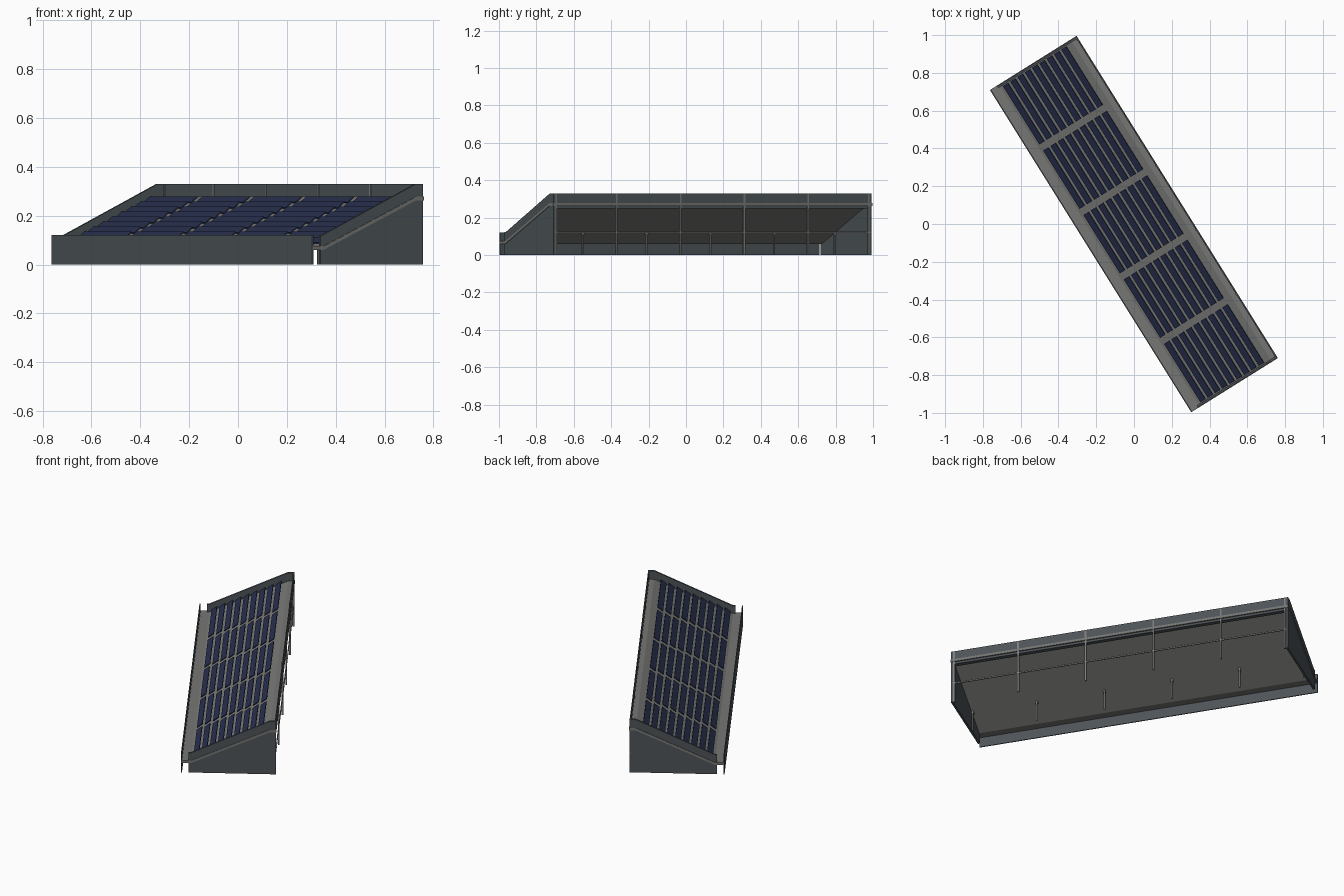
import bpy, bmesh, math
from mathutils import Vector

if "Cube" in bpy.data.objects:
    bpy.data.objects.remove(bpy.data.objects["Cube"])

TURN = math.radians(32)          # the canopy stands diagonally
HALF_W, HALF_L = 0.27, 1.006     # half width (slope direction), half length
BAYS, ROWS = 5, 9
BAY = 2 * HALF_L / BAYS


def material(name, rgb):
    m = bpy.data.materials.new(name)
    m.use_nodes = True
    m.diffuse_color = (*rgb, 1)
    m.node_tree.nodes["Principled BSDF"].inputs["Base Color"].default_value = (*rgb, 1)
    return m


WALL = material("slate cladding", (0.075, 0.088, 0.098))
ROOF = material("roof grey", (0.18, 0.18, 0.175))
NAVY = material("panel navy", (0.02, 0.028, 0.075))
STEEL = material("post steel", (0.2, 0.2, 0.2))


def prism(bm, profile, v0, v1):
    """Extrude a (u, z) outline along the length from v0 to v1."""
    face = bm.faces.new([bm.verts.new((u, v0, z)) for u, z in profile])
    out = bmesh.ops.extrude_face_region(bm, geom=[face])
    verts = [g for g in out["geom"] if isinstance(g, bmesh.types.BMVert)]
    bmesh.ops.translate(bm, verts=verts, vec=Vector((0, v1 - v0, 0)))


def rect(u0, u1, z0, z1):
    return [(u0, z0), (u1, z0), (u1, z1), (u0, z1)]


def build(name, mat, pieces):
    """One object from a list of (profile, v0, v1) prisms."""
    bm = bmesh.new()
    for piece in pieces:
        prism(bm, *piece)
    bmesh.ops.recalc_face_normals(bm, faces=bm.faces)
    mesh = bpy.data.meshes.new(name)
    bm.to_mesh(mesh)
    bm.free()
    mesh.materials.append(mat)
    obj = bpy.data.objects.new(name, mesh)
    obj.rotation_euler.z = TURN
    bpy.context.collection.objects.link(obj)
    return obj


# Roof slab: flat gutter, slope, flat ridge
EAVE, RIDGE, U_LOW, U_HIGH = 0.075, 0.278, -0.215, 0.232
SLOPE = (RIDGE - EAVE) / (U_HIGH - U_LOW)
top = [(-HALF_W, EAVE), (U_LOW, EAVE), (U_HIGH, RIDGE), (HALF_W, RIDGE)]
under = [(u, z - 0.015) for u, z in reversed(top)]
build("roof_slab", ROOF, [(top + under, -HALF_L, HALF_L)])

# End walls rising past the roof as parapets
end = [(-0.228, 0), (HALF_W - 0.003, 0), (HALF_W - 0.003, 0.33),
       (U_HIGH, 0.33), (U_LOW, 0.122), (-0.228, 0.122)]
L = HALF_L - 0.003
for side, v0, v1 in (("near", -L, -L + 0.012), ("far", L - 0.012, L)):
    build(side + "_end_wall", WALL, [(end, v0, v1)])

# Low skirt in front of the gutter and high parapet over the open back
build("low_skirt", WALL, [(rect(-HALF_W - 0.001, -HALF_W + 0.005, 0, 0.12), -HALF_L, HALF_L)])
build("back_parapet", WALL, [(rect(0.261, 0.267, 0.265, 0.33), -L, L)])
build("back_beam", WALL, [(rect(0.235, 0.262, 0.25, 0.265), -L, L)])
build("back_rail", STEEL, [(rect(0.261, 0.267, 0.119, 0.127), -L, L)])

# Stepped solar slats in bays
slats = []
for bay in range(BAYS):
    v0 = -HALF_L + bay * BAY + 0.019
    for row in range(ROWS):
        u = -0.2 + row * 0.0455
        z = EAVE + (u - U_LOW) * SLOPE + 0.004
        slat = [(u, z), (u + 0.031, z + 0.024), (u + 0.029, z + 0.028), (u - 0.002, z + 0.004)]
        slats.append((slat, v0, v0 + BAY - 0.038))
build("solar_slats", NAVY, slats)

# Posts on every bay line: tall ones at the back, short ones under the slope
tall, short = [], []
for i in range(BAYS + 1):
    v = max(-0.985, min(0.985, -HALF_L + i * BAY))
    tall.append((rect(0.258, 0.268, 0, 0.329), v - 0.005, v + 0.005))
    short.append((rect(-0.081, -0.073, 0, 0.125), v - 0.004, v + 0.004))
    short.append((rect(-0.084, -0.07, 0.11, 0.124), v - 0.007, v + 0.007))
build("tall_posts", STEEL, tall)
build("short_posts", STEEL, short)
